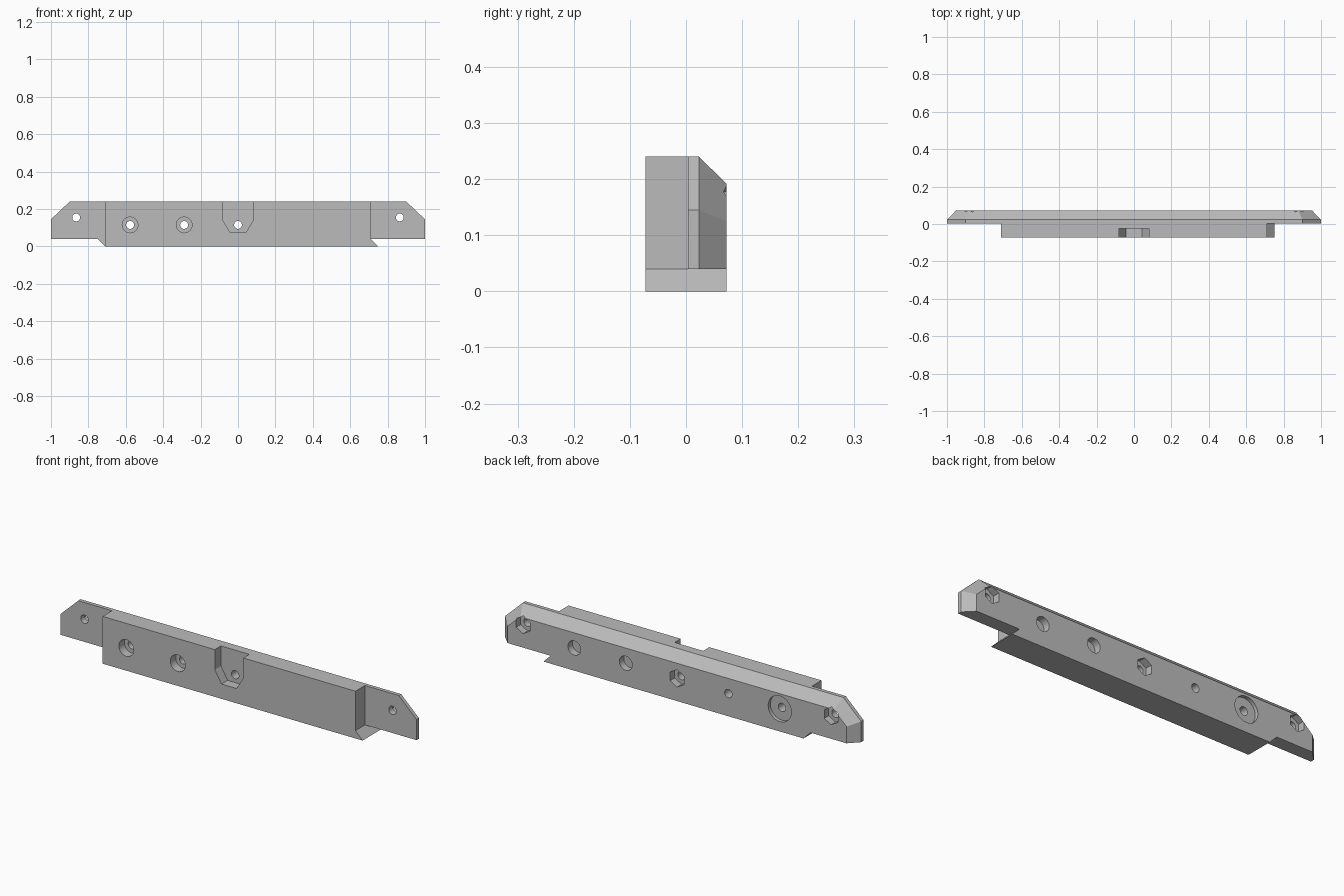
import bpy, bmesh, math

cube = bpy.data.objects.get("Cube")
if cube:
    bpy.data.objects.remove(cube, do_unlink=True)

grey = bpy.data.materials.new("plain grey")
grey.use_nodes = True
colour = (0.5, 0.5, 0.5, 1)
grey.diffuse_color = colour
for node in grey.node_tree.nodes:
    if node.type == 'BSDF_PRINCIPLED':
        node.inputs["Base Color"].default_value = colour

FRONT, SEAT, STEP, BACK = -0.072, 0.004, 0.023, 0.072


def loft(name, sections):
    """Join (y, [(x, z), ...]) sections into a closed solid."""
    bm = bmesh.new()
    rings = [[bm.verts.new((x, y, z)) for x, z in prof] for y, prof in sections]
    bm.faces.new(rings[0])
    bm.faces.new(rings[-1])
    n = len(rings[0])
    for a, b in zip(rings, rings[1:]):
        for i in range(n):
            j = (i + 1) % n
            bm.faces.new((a[i], a[j], b[j], b[i]))
    bmesh.ops.recalc_face_normals(bm, faces=bm.faces)
    mesh = bpy.data.meshes.new(name)
    bm.to_mesh(mesh)
    bm.free()
    mesh.materials.append(grey)
    obj = bpy.data.objects.new(name, mesh)
    bpy.context.collection.objects.link(obj)
    return obj


def combine(target, tool, operation):
    mod = target.modifiers.new("combine", 'BOOLEAN')
    mod.operation = operation
    mod.solver = 'EXACT'
    mod.object = tool
    bpy.ops.object.select_all(action='DESELECT')
    bpy.context.view_layer.objects.active = target
    target.select_set(True)
    bpy.ops.object.modifier_apply(modifier=mod.name)
    bpy.data.objects.remove(tool, do_unlink=True)


def mirrored(half):
    return half + [(-x, z) for x, z in reversed(half)]


def disc(x, z, radius, sides):
    turn = [math.tau * i / sides + math.pi / 2 for i in range(sides)]
    return [(x + radius * math.cos(t), z + radius * math.sin(t)) for t in turn]


def drill(x, z, radius, y0, y1, sides=32):
    prof = disc(x, z, radius, sides)
    combine(bar, loft("drill_cutter", [(y0, prof), (y1, prof)]), 'DIFFERENCE')


# Long back plate with clipped corners and a bevelled rear rim
outer = mirrored([(1, 0.04), (1, 0.145), (0.9, 0.24)])
inner = mirrored([(0.952, 0.04), (0.952, 0.125), (0.88, 0.192)])
bar = loft("mounting_bar", [(SEAT, outer), (STEP, outer), (BACK, inner)])

# Front block and the slanted keel under the plate
block = [(-0.71, 0), (0.75, 0), (0.71, 0.04), (0.71, 0.24), (-0.71, 0.24)]
keel = [(-0.75, 0.04), (-0.71, 0), (0.75, 0), (0.71, 0.04)]
combine(bar, loft("front_block", [(FRONT, block), (SEAT, block)]), 'UNION')
combine(bar, loft("keel", [(SEAT, keel), (BACK, keel)]), 'UNION')

# Tapered pocket in the middle of the front
pocket = mirrored([(0.042, 0.075), (0.08, 0.138), (0.08, 0.3)])
combine(bar, loft("pocket_cutter", [(-0.1, pocket), (-0.023, pocket)]), 'DIFFERENCE')

# Bolt holes through the bar, with hexagonal nut recesses at the back
for x, z in ((-0.865, 0.155), (0, 0.115), (0.865, 0.155)):
    drill(x, z, 0.021, -0.1, 0.1)
    drill(x, z, 0.044, 0.036, 0.1, 6)

# Counterbored holes on the right, blind round sockets on the left
for x in (0.288, 0.577):
    drill(-x, 0.115, 0.021, -0.1, 0.1)
    drill(-x, 0.115, 0.042, -0.1, -0.028)
    drill(x, 0.115, 0.036, 0.036, 0.1)

# Wide shallow round recess at the back
drill(-0.577, 0.115, 0.065, 0.054, 0.1)

# Smooth the bores and keep the edges crisp
bpy.ops.object.select_all(action='DESELECT')
bar.select_set(True)
bpy.context.view_layer.objects.active = bar
bpy.ops.object.shade_smooth_by_angle(angle=math.radians(30))
